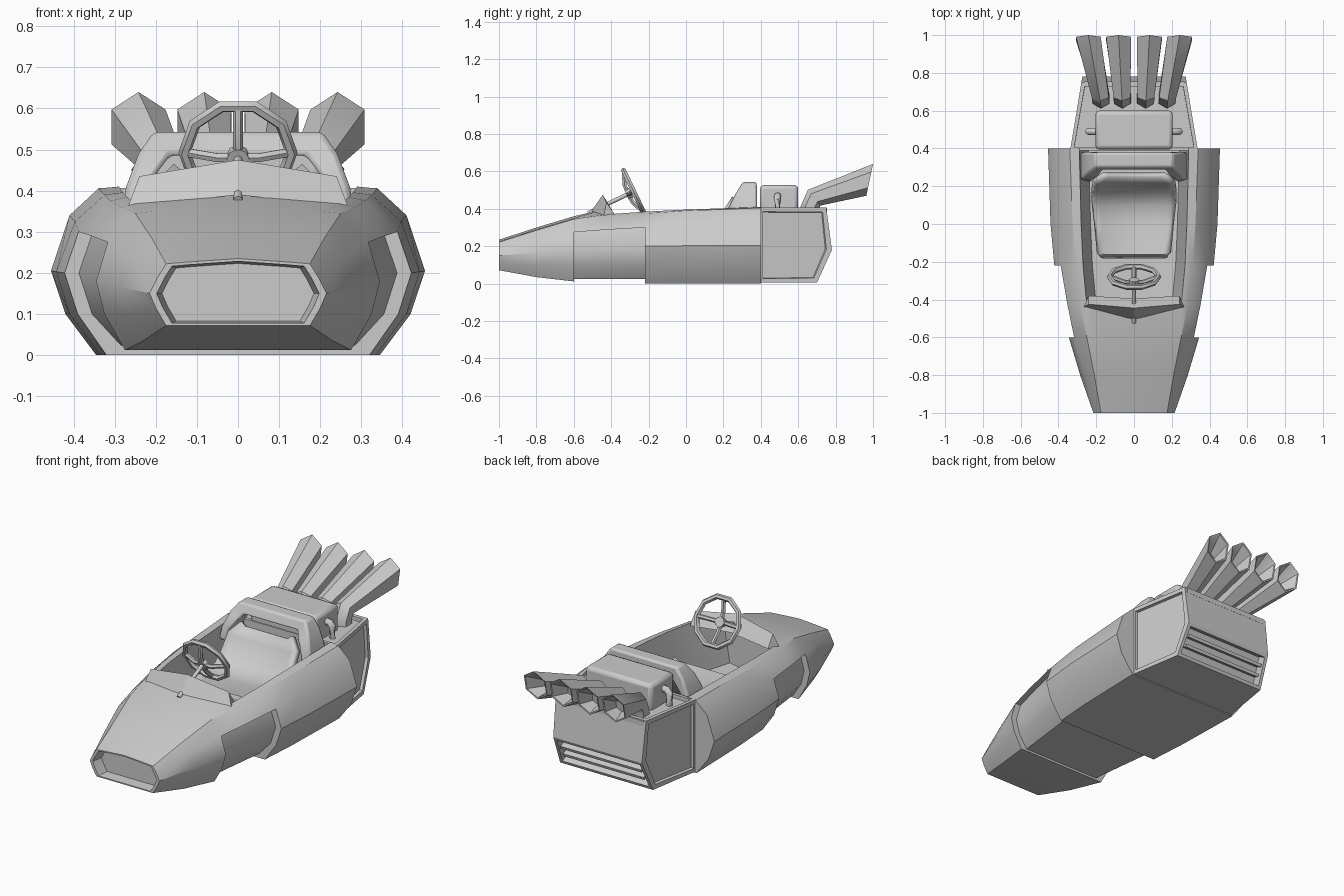
import bpy, bmesh, math
from mathutils import Vector

if "Cube" in bpy.data.objects:
    bpy.data.objects.remove(bpy.data.objects["Cube"])

grey = bpy.data.materials.new("plain_grey")
grey.use_nodes = True
grey.diffuse_color = (0.6, 0.6, 0.6, 1)
grey.node_tree.nodes["Principled BSDF"].inputs["Base Color"].default_value = (0.6, 0.6, 0.6, 1)


def finish(name, bm, angle=30, bevel=0):
    """Weld, orient and shade a mesh, then link it."""
    bmesh.ops.remove_doubles(bm, verts=bm.verts, dist=0.0005)
    bmesh.ops.recalc_face_normals(bm, faces=bm.faces)
    me = bpy.data.meshes.new(name)
    bm.to_mesh(me)
    bm.free()
    ob = bpy.data.objects.new(name, me)
    bpy.context.collection.objects.link(ob)
    me.materials.append(grey)
    if bevel:
        mod = ob.modifiers.new("soft_edges", "BEVEL")
        mod.width, mod.segments = bevel, 2
    bpy.ops.object.select_all(action="DESELECT")
    ob.select_set(True)
    bpy.context.view_layer.objects.active = ob
    bpy.ops.object.shade_smooth_by_angle(angle=math.radians(angle))
    return ob


def strip(bm, rows, closed=False):
    """Skin quads between consecutive rows of points."""
    grid = [[bm.verts.new(p) for p in row] for row in rows]
    for a, b in zip(grid, grid[1:]):
        n = len(a)
        for i in range(n if closed else n - 1):
            j = (i + 1) % n
            bm.faces.new((a[i], a[j], b[j], b[i]))
    return grid


def loft(name, rings, angle=30, bevel=0, caps=True):
    bm = bmesh.new()
    grid = strip(bm, rings, True)
    if caps:
        bm.faces.new(grid[0])
        bm.faces.new(grid[-1])
    return finish(name, bm, angle, bevel)


def tube(name, pts, radius, sides=8):
    pts = [Vector(p) for p in pts]
    rings = []
    for i, p in enumerate(pts):
        d = pts[min(i + 1, len(pts) - 1)] - pts[max(i - 1, 0)]
        q = d.to_track_quat("Z", "Y")
        rings.append([p + q @ Vector((radius * math.cos(k * math.tau / sides),
                                      radius * math.sin(k * math.tau / sides), 0))
                      for k in range(sides)])
    return loft(name, rings, 50)


# Half sections of the hull: bottom, low, widest, high, shoulder, rim
SECTIONS = {
    -1.0: [(.175, .072), (.2, .115), (.215, .15), (.195, .19), (.175, .222), (.13, .226)],
    -0.8: [(.23, .035), (.27, .1), (.285, .165), (.255, .24), (.21, .285), (.16, .291)],
    -0.6: [(.275, .012), (.325, .1), (.345, .18), (.317, .275), (.25, .345), (.2, .35)],
    -0.43: [(.295, .01), (.355, .1), (.375, .19), (.352, .288), (.285, .36), (.25, .37)],
    -0.22: [(.32, 0), (.39, .1), (.422, .2), (.388, .3), (.31, .375), (.27, .385)],
    0.0: [(.335, 0), (.41, .1), (.442, .203), (.397, .325), (.325, .39), (.28, .396)],
    0.4: [(.345, 0), (.42, .1), (.455, .205), (.41, .34), (.34, .405), (.29, .41)],
}
CENTRE = {-1.0: .235, -0.8: .3, -0.6: .36, -0.43: .4}

bm = bmesh.new()
for s in (1, -1):
    def at(y, pts):
        return [(s * x, y, z) for x, z in pts]

    def outer(y):
        return [(0, SECTIONS[y][0][1])] + SECTIONS[y]

    def sunk(y):
        return [(0, .024)] + [(x - .035, max(z, .024)) for x, z in SECTIONS[y][:4]]

    def tub(y):
        x, z = SECTIONS[y][5]
        return [(x, z), (x - .02, .28), (x - .05, .1), (0, .08)]

    # Nose skin, with the recessed grille at the front
    strip(bm, [at(y, outer(y) + [(0, CENTRE[y])]) for y in (-1.0, -0.8, -0.6)])
    mouth = outer(-1.0) + [(0, CENTRE[-1.0])]
    small = [[(x * k, .15 + (z - .15) * k) for x, z in mouth] for k in (.92, .86)]
    grid = strip(bm, [at(-1.0, mouth), at(-1.0, small[0]), at(-.94, small[1])])
    bm.faces.new(grid[-1])
    # Upper skin up to the cockpit, and the side rails
    strip(bm, [at(y, SECTIONS[y][3:] + [(0, CENTRE[y])]) for y in (-0.6, -0.43)])
    strip(bm, [at(y, SECTIONS[y][3:]) for y in (-0.43, -0.22)])
    # Sunken side intake with its ledge and end lips
    mid = (-0.6, -0.43, -0.22)
    strip(bm, [at(y, sunk(y)) for y in mid])
    strip(bm, [at(y, [SECTIONS[y][3], sunk(y)[-1]]) for y in mid])
    for y in (-0.6, -0.22):
        strip(bm, [at(y, outer(y)[:5]), at(y, sunk(y))])
    # Main shell and its rear edge
    strip(bm, [at(y, outer(y)) for y in (-0.22, 0.0, 0.4)])
    bm.faces.new([bm.verts.new(p) for p in at(.4, outer(0.4) + tub(0.4)[1:])])
    # Cockpit tub
    strip(bm, [at(y, tub(y)) for y in (-0.6, -0.43, -0.22, 0.0, 0.4)])
    strip(bm, [at(-.6, [(0, .34), (.2, .35)]), at(-.43, [(0, .4), SECTIONS[-.43][5]])])
    bm.faces.new([bm.verts.new(p) for p in at(-.6, [(0, .34)] + tub(-0.6))])
finish("body_shell", bm, 32)

# Engine bay: tapered block with sunken side panels, deck and rear vent
bm = bmesh.new()
profile = [(.39, .005), (.39, .406), (.75, .406), (.78, .18), (.7, .005)]
sides = []
for s in (1, -1):
    sides.append([bm.verts.new((s * (.338 - (y - .39) * .165), y, z)) for y, z in profile])
panels = [bm.faces.new(v) for v in sides]
walls = []
for i in range(5):
    j = (i + 1) % 5
    walls.append(bm.faces.new((sides[0][i], sides[0][j], sides[1][j], sides[1][i])))
bmesh.ops.recalc_face_normals(bm, faces=bm.faces)
bmesh.ops.inset_individual(bm, faces=panels, thickness=.03, depth=0)
bmesh.ops.inset_individual(bm, faces=panels, thickness=.004, depth=-.015)
bmesh.ops.inset_individual(bm, faces=[walls[1]], thickness=.028, depth=0)
bmesh.ops.inset_individual(bm, faces=[walls[1]], thickness=.001, depth=-.02)
bmesh.ops.inset_individual(bm, faces=[walls[3]], thickness=.026, depth=0)
bmesh.ops.inset_individual(bm, faces=[walls[3]], thickness=.001, depth=-.05)
finish("engine_bay", bm, 20)


def box(name, lo, hi, bevel=0):
    rings = [[(x, y, z) for x, y in ((lo[0], lo[1]), (hi[0], lo[1]), (hi[0], hi[1]), (lo[0], hi[1]))]
             for z in (lo[2], hi[2])]
    return loft(name, rings, 30, bevel)


# Vent slats follow the slope of the lower rear face
for i in range(2):
    z = .068 + i * .05
    y = .7 + (z - .005) * .457
    slat = [(y - .045, z + .012), (y - .004, z - .008), (y + .002, z + .008), (y - .045, z + .024)]
    loft("vent_slat", [[(x, a, b) for a, b in slat] for x in (-.25, .25)])
box("rear_crossbar", (-.265, .735, .375), (.265, .755, .404))

# Engine block and its side pipes
box("engine_block", (-.205, .395, .36), (.205, .6, .527), .02)
for s in (1, -1):
    tube("side_pipe", [(s * .19, .49, .47), (s * .225, .49, .468), (s * .24, .49, .45),
                       (s * .24, .49, .37)], .019)

# Flared hexagonal exhausts: ring centre, up vector and half width
for s in (1, -1):
    for base, tip in ((.062, .082), (.175, .242)):
        def hexagon(t, y, z, uy, uz, w):
            cx = s * (base + (tip - base) * t)
            return [(cx + w * 1.15 * math.sin(k * math.pi / 3),
                     y + uy * math.cos(k * math.pi / 3),
                     z + uz * math.cos(k * math.pi / 3)) for k in range(6)]
        loft("exhaust", [
            hexagon(0, .664, .37, -.052, 0, .045),
            hexagon(0, .664, .412, -.052, .0, .045),
            hexagon(.05, .686, .46, -.034, .042, .045),
            hexagon(1, .982, .555, .018, .085, .066),
            hexagon(1, .98, .555, .016, .076, .059),
            hexagon(.7, .89, .53, .005, .035, .03)], 35)

# Roll hoop: outer and inner edge with front and back depth
half = [(.285, .34, .23, .34, .22, .38), (.272, .41, .222, .41, .225, .38),
        (.242, .49, .185, .46, .255, .38), (.205, .543, .165, .486, .285, .378)]
hoop = [(1, p) for p in half] + [(-1, p) for p in reversed(half)]
loft("roll_hoop", [[(s * a, y0 + .015, b), (s * a, y1, b), (s * c, y1, d), (s * c, y0, d)]
                   for s, (a, b, c, d, y0, y1) in hoop], 30, .012)

# Bucket seat: y, z, half width along the cushion and back
bm = bmesh.new()
path = [(-.17, .24, .18), (-.155, .265, .188), (0, .245, .203), (.1, .25, .216),
        (.17, .3, .22), (.225, .385, .213), (.26, .44, .16)]
strip(bm, [[(-w, y, z + .02), (-w * .85, y, z), (w * .85, y, z), (w, y, z + .02)] for y, z, w in path])
seat = finish("seat", bm, 45)
mod = seat.modifiers.new("padding", "SOLIDIFY")
mod.thickness, mod.offset = .03, 0
box("seat_base", (-.16, -.15, .085), (.16, .2, .24))

# Cowl lip in front of the driver
rows = []
for x_low, x_top, bend in ((-.268, -.24, 1), (0, 0, 0), (.268, .24, 1)):
    rows.append([(x_low, -.505 + .065 * bend, .39 - .03 * bend),
                 (x_top, -.445 + .02 * bend, .475 - .04 * bend),
                 (x_top, -.395 + .015 * bend, .388 - .02 * bend)])
loft("cowl_lip", rows, 15)

# Steering wheel, spokes and column
centre = Vector((0, -.28, .493))
axis = Vector((0, .9, .43)).normalized()
bpy.ops.mesh.primitive_torus_add(major_segments=10, minor_segments=6, major_radius=.13,
                                 minor_radius=.015, location=centre,
                                 rotation=(-math.acos(axis.z), 0, 0))
wheel = bpy.context.object
wheel.name = "steering_wheel"
wheel.data.materials.append(grey)
bpy.ops.object.shade_smooth_by_angle(angle=math.radians(50))
hub = centre - axis * .03
up = axis.cross(Vector((-1, 0, 0)))
for side in (up, -up, Vector((1, 0, 0)), Vector((-1, 0, 0))):
    tube("wheel_spoke", [hub, hub + side * .05, centre + side * .124], .012, 6)
tube("wheel_hub", [hub - axis * .012, hub + axis * .014], .028)
tube("steering_column", [hub, hub - axis * .24], .011)
